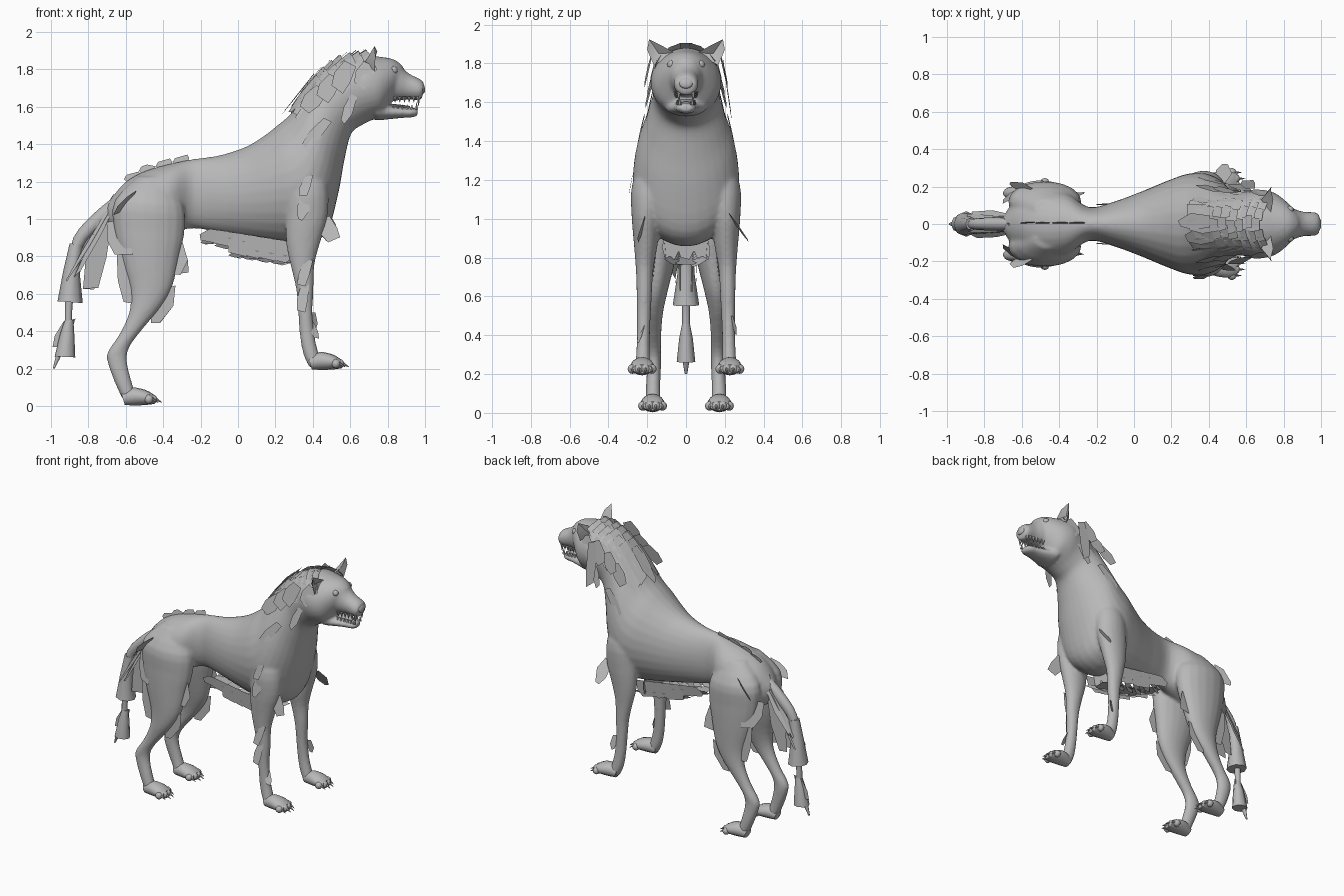
import bpy, bmesh, math, random
from mathutils import Vector as V

random.seed(4)
grey = bpy.data.materials.new("fur grey")
grey.diffuse_color = (0.48, 0.48, 0.48, 1)


def finish(name, bm, smooth=True):
    me = bpy.data.meshes.new(name)
    if smooth:
        bmesh.ops.recalc_face_normals(bm, faces=bm.faces)
    bm.to_mesh(me)
    bm.free()
    me.materials.append(grey)
    ob = bpy.data.objects.new(name, me)
    bpy.context.collection.objects.link(ob)
    if smooth:
        bpy.context.view_layer.objects.active = ob
        ob.select_set(True)
        bpy.ops.object.shade_smooth_by_angle(angle=math.radians(50))
        ob.select_set(False)
    return ob


def spline(st, steps):
    """Catmull-Rom through the stations"""
    out = []
    for i in range(len(st) - 1):
        a, b, c, d = st[max(i - 1, 0)], st[i], st[i + 1], st[min(i + 2, len(st) - 1)]
        for k in range(steps):
            t = k / steps
            out.append([0.5 * (2*q + (r-p)*t + (2*p-5*q+4*r-s)*t*t + (3*q-p-3*r+s)*t**3)
                        for p, q, r, s in zip(a, b, c, d)])
    return out + [st[-1]]


def sweep(bm, stations, n=20, steps=3, side=1):
    """Each station: lower edge x,z, upper edge x,z, centre y, half width"""
    rings = []
    for bx, bz, tx, tz, y, w in spline(stations, steps):
        mid, half = V(((bx+tx)/2, y*side, (bz+tz)/2)), V(((tx-bx)/2, 0, (tz-bz)/2))
        rings.append([bm.verts.new(mid + half*math.cos(a) + V((0, abs(w)*math.sin(a), 0)))
                      for a in (math.tau*k/n for k in range(n))])
    for r, s in zip(rings, rings[1:]):
        for k in range(n):
            bm.faces.new((r[k], r[(k+1) % n], s[(k+1) % n], s[k]))
    bm.faces.new(rings[0])
    bm.faces.new(rings[-1])


def loft(name, stations, n=20, steps=3, side=1):
    bm = bmesh.new()
    sweep(bm, stations, n, steps, side)
    return finish(name, bm)


def cards(name, items):
    """Flat hair cards: root, tip, width vector"""
    bm = bmesh.new()
    for p, q, w in items:
        p, q, w = V(p), V(q), V(w)
        j = random.uniform(-.25, .25)
        pts = [p - w*.35, p + w*.35, p.lerp(q, .6) + w*.5, q + w*(.25 + j),
               p.lerp(q, .92) - w*.3, p.lerp(q, .5) - w*.5]
        bm.faces.new([bm.verts.new(v) for v in pts])
    return finish(name, bm, False)


def spike(bm, base, tip, r, n=6):
    base, tip = V(base), V(tip)
    d = tip - base
    m = d.to_track_quat('Z', 'Y').to_matrix().to_4x4()
    m.translation = base + d/2
    bmesh.ops.create_cone(bm, cap_ends=True, segments=n, radius1=r, radius2=r*.1,
                          depth=d.length, matrix=m)


# Torso, neck and skull in one sweep
TORSO = [
    (-.71, 1.03, -.69, 1.09, 0, .03), (-.66, .92, -.61, 1.19, 0, .12),
    (-.50, .88, -.50, 1.255, 0, .185), (-.36, .92, -.36, 1.295, 0, .165),
    (-.24, .95, -.24, 1.32, 0, .09), (-.10, .925, -.10, 1.34, 0, .122),
    (.05, .895, .04, 1.385, 0, .176), (.20, .87, .14, 1.445, 0, .228),
    (.36, .86, .21, 1.50, 0, .268), (.475, .93, .27, 1.55, 0, .272),
    (.535, 1.13, .32, 1.61, 0, .248), (.57, 1.32, .36, 1.68, 0, .207),
    (.605, 1.455, .43, 1.77, 0, .172), (.66, 1.50, .53, 1.85, 0, .17),
    (.72, 1.53, .64, 1.88, 0, .183), (.77, 1.55, .74, 1.87, 0, .165),
    (.81, 1.61, .83, 1.855, 0, .115), (.83, 1.65, .88, 1.82, 0, .072)]
MUZZLE = [(.76, 1.62, .78, 1.84, 0, .105), (.83, 1.63, .86, 1.825, 0, .085),
          (.90, 1.637, .91, 1.78, 0, .066), (.96, 1.635, .97, 1.75, 0, .064),
          (.985, 1.64, .995, 1.73, 0, .052)]
JAW = [(.74, 1.525, .75, 1.64, 0, .115), (.80, 1.532, .80, 1.61, 0, .085),
       (.88, 1.54, .88, 1.60, 0, .06), (.93, 1.542, .93, 1.597, 0, .052),
       (.96, 1.55, .96, 1.59, 0, .035)]
HIND = [(-.37, 1.22, -.53, 1.23, .08, .05), (-.29, 1.07, -.66, 1.10, .115, .105),
        (-.285, .93, -.665, .95, .125, .1), (-.312, .80, -.628, .78, .138, .085),
        (-.35, .64, -.58, .62, .155, .062), (-.412, .53, -.583, .50, .165, .047),
        (-.502, .42, -.637, .38, .165, .038), (-.577, .32, -.697, .29, .165, .036),
        (-.593, .24, -.697, .23, .165, .036), (-.568, .13, -.657, .12, .17, .038),
        (-.54, .04, -.615, .03, .17, .04)]
FORE = [(.43, 1.36, .33, 1.37, .15, .05), (.48, 1.18, .27, 1.18, .19, .088),
        (.48, 1.02, .255, 1.02, .205, .076), (.442, .88, .258, .86, .207, .062),
        (.41, .76, .286, .73, .213, .046), (.404, .62, .311, .62, .215, .04),
        (.399, .50, .321, .50, .217, .036), (.409, .38, .331, .37, .22, .034),
        (.429, .29, .351, .27, .222, .037), (.45, .22, .385, .20, .224, .04)]

# Trunk, head and legs fused into one skin
bm = bmesh.new()
sweep(bm, TORSO, 28, 4)
sweep(bm, MUZZLE)
sweep(bm, JAW)
for s in (-1, 1):
    sweep(bm, HIND, 18, 3, s)
    sweep(bm, FORE, 18, 3, s)
body = finish("body", bm)
fuse = body.modifiers.new("fuse", 'REMESH')
fuse.mode, fuse.voxel_size, fuse.use_smooth_shade = 'VOXEL', .010, True
relax = body.modifiers.new("relax", 'SMOOTH')
relax.factor, relax.iterations = .5, 9
body.modifiers.move(body.modifiers.find("fuse"), 0)
body.modifiers.move(body.modifiers.find("relax"), 1)

# Nose, tongue, teeth, eyes
loft("nose", [(.965, 1.68, .965, 1.742, 0, .043), (.99, 1.67, .988, 1.725, 0, .036),
              (1.0, 1.68, .998, 1.71, 0, .02)], 12)
loft("tongue", [(.77, 1.60, .77, 1.62, 0, .05), (.86, 1.595, .86, 1.612, 0, .035),
                (.92, 1.592, .92, 1.604, 0, .02)], 10)
bm = bmesh.new()
for s in (-1, 1):
    for i in range(6):
        x, w = .84 + .025*i, .066 - .004*i
        long = .028 if i == 5 else .01
        spike(bm, (x, s*w*.8, 1.655), (x, s*w*.8, 1.633 - long), .012)
        spike(bm, (x - .01, s*w*.7, 1.585), (x - .01, s*w*.7, 1.605 + long*.6), .010)
finish("teeth", bm)
bm = bmesh.new()
for s in (-1, 1):
    r = bmesh.ops.create_uvsphere(bm, u_segments=12, v_segments=8, radius=.022)
    bmesh.ops.translate(bm, verts=r["verts"], vec=(.832, s*.075, 1.795))
finish("eyes", bm)


def paw(name, x, z, y, s):
    loft(name, [(x, z + .005, x - .02, z + .07, y, .035), (x + .06, z + .003, x + .04, z + .098, y, .055),
                (x + .12, z + .006, x + .11, z + .086, y, .063),
                (x + .16, z + .012, x + .155, z + .06, y, .05)], 14, 3, s)
    claws = bmesh.new()
    for k in range(4):
        cy, cx = s*y + (k - 1.5)*.033, x + (.165 if k in (1, 2) else .145)
        r = bmesh.ops.create_uvsphere(claws, u_segments=8, v_segments=6, radius=.025)
        bmesh.ops.translate(claws, verts=r["verts"], vec=(cx - .017, cy, z + .036))
        spike(claws, (cx - .005, cy, z + .04), (cx + .035, cy, z + .018), .01)
    finish(name + "_claws", claws)


for s, tag in ((-1, "right"), (1, "left")):
    paw(tag + "_hind_paw", -.605, .0, .172, s)
    paw(tag + "_front_paw", .395, .19, .226, s)
    # Pointed ear, open towards the front
    bm = bmesh.new()
    rim = [bm.verts.new(v) for v in ((.73, s*.06, 1.855), (.745, s*.13, 1.895), (.73, s*.19, 1.925),
                                     (.735, s*.20, 1.87), (.73, s*.165, 1.79))]
    back, cup = bm.verts.new((.68, s*.13, 1.84)), bm.verts.new((.71, s*.14, 1.85))
    for a, b in zip(rim, rim[1:] + rim[:1]):
        bm.faces.new((a, b, back))
        bm.faces.new((b, a, cup))
    finish(tag + "_ear", bm)

# Tail with two flared tufts
loft("tail", [(-.70, .98, -.66, 1.12, 0, .035), (-.76, .93, -.77, 1.03, 0, .035),
              (-.83, .85, -.88, .90, 0, .03), (-.85, .70, -.91, .72, 0, .025),
              (-.885, .54, -.925, .54, 0, .02), (-.89, .40, -.93, .40, 0, .02),
              (-.94, .28, -.97, .28, 0, .018), (-.98, .20, -.99, .20, 0, .006)], 12)
loft("tail_upper_tuft", [(-.83, .86, -.90, .87, 0, .035), (-.845, .70, -.935, .72, 0, .045),
                         (-.83, .55, -.965, .56, 0, .068)], 8, 1)
loft("tail_lower_tuft", [(-.88, .46, -.925, .46, 0, .02), (-.875, .38, -.95, .39, 0, .035),
                         (-.87, .26, -.98, .265, 0, .048)], 8, 1)

# Mane: overlapping cards down the crest of the neck
mane = []
for i in range(7):
    t = i / 6
    x, z = .40 + .27*t, 1.775 + .13*t + .035*math.sin(math.pi*t)
    for j in range(-3, 4):
        a = j*.33 + random.uniform(-.1, .1)
        root = V((x + .06*abs(a), .165*math.sin(a), z - .17*(1 - math.cos(a))))
        flow = V((-.17, .015*j/3, -.215 + .10*t)) * random.uniform(.8, 1.05)
        mane.append((root, root + flow, (.014*j, .09*math.cos(a), -.09*math.sin(a))))
cards("mane", mane)

ruff = []
for s in (-1, 1):
    for x, y, z, dx, dz, w in ((.70, .15, 1.83, -.06, -.12, .08), (.60, .18, 1.83, -.08, -.14, .09),
                               (.52, .165, 1.76, -.08, -.12, .09), (.62, .17, 1.66, -.06, -.15, .05),
                               (.45, .175, 1.70, -.10, -.12, .09), (.48, .215, 1.53, -.13, -.15, .06)):
        ruff.append(((x, s*y, z), (x + dx, s*(y + .035), z + dz), (w, 0, -w*.5)))
ruff.append(((.62, .19, 1.82), (.60, .235, 1.52), (.08, 0, -.03)))
cards("neck_ruff", ruff)

cards("shoulder_and_leg_tufts", [
    ((.38, -.275, 1.23), (.34, -.295, 1.12), (.06, 0, .01)),
    ((.36, -.275, 1.13), (.34, -.295, .99), (.07, 0, 0)),
    ((.38, -.255, .78), (.33, -.28, .64), (.06, 0, 0)),
    ((.36, -.25, .65), (.33, -.28, .50), (.06, 0, 0)),
    ((.39, -.22, .45), (.42, -.25, .36), (.04, .02, 0)),
    ((.46, .23, 1.01), (.50, .32, .89), (.08, -.03, .06)),
    ((.46, -.21, 1.00), (.51, -.25, .88), (.08, .0, .05)),
    ((.40, .235, .50), (.41, .26, .40), (.04, .02, 0))])

haunch = []
for s in (-1, 1):
    haunch += [((-.66, s*.13, .99), (-.62, s*.19, .80), (.12, s*.06, .02)),
               ((-.62, s*.17, .82), (-.585, s*.18, .54), (.08, 0, .02)),
               ((-.33, s*.15, .86), (-.31, s*.17, .70), (.10, 0, .03)),
               ((-.38, s*.17, .63), (-.43, s*.17, .44), (.13, 0, .04)),
               ((-.56, s*.18, 1.12), (-.66, s*.225, 1.04), (.05, s*.03, .09))]
cards("haunch_tufts", haunch)

# Shaggy fringe under the belly: sloping sides, flat underside, front flap
belly = []
for i in range(6):
    x = -.13 + .075*i
    low = .875 - .24*(i*.075) if i < 2 else .83 - .012*i
    for s in (-1, 1):
        belly.append(((x + .03, s*.11, .94 - .012*i), (x - .03, s*.10, low), (.15, 0, -.02)))
        belly.append(((x + .06, s*.10, low + .03), (x - .05, s*.02, low - .01), (.10, .04*s, -.02)))
    belly.append(((x + .06, 0, low - .005), (x - .06, 0, low + .012), (0, .12, 0)))
belly += [((.26, y, .92), (.25, y*1.1, .79), (0, .09, 0)) for y in (-.075, 0, .075)]
cards("belly_hair", belly)

cards("tail_hair", [((-.64 - .02*k % .04, y*.6, 1.13), (-.93 + .03*abs(k - 2), y*1.4, .69 + .02*k),
                     (.02*(k - 2), .05, .0)) for k, y in enumerate((-.045, -.022, 0, .022, .045))]
      + [((-.68, y, 1.07), (-.92, y*1.4, .66), (.06, 0, .06)) for y in (-.04, .04)]
      + [((-.71, y, 1.0), (-.80, y, .61), (.12, .01, .05)) for y in (-.03, .03)]
      + [((-.90, .01, .46), (-.97, .01, .31), (.09, 0, .02))])

# Ragged ridge along the rump
cards("back_ridge", [((x, 0, z), (x - .01, .01, z + .045), (.09, 0, .02))
                     for x, z in ((-.30, 1.29), (-.39, 1.27), (-.48, 1.245), (-.56, 1.20))])
